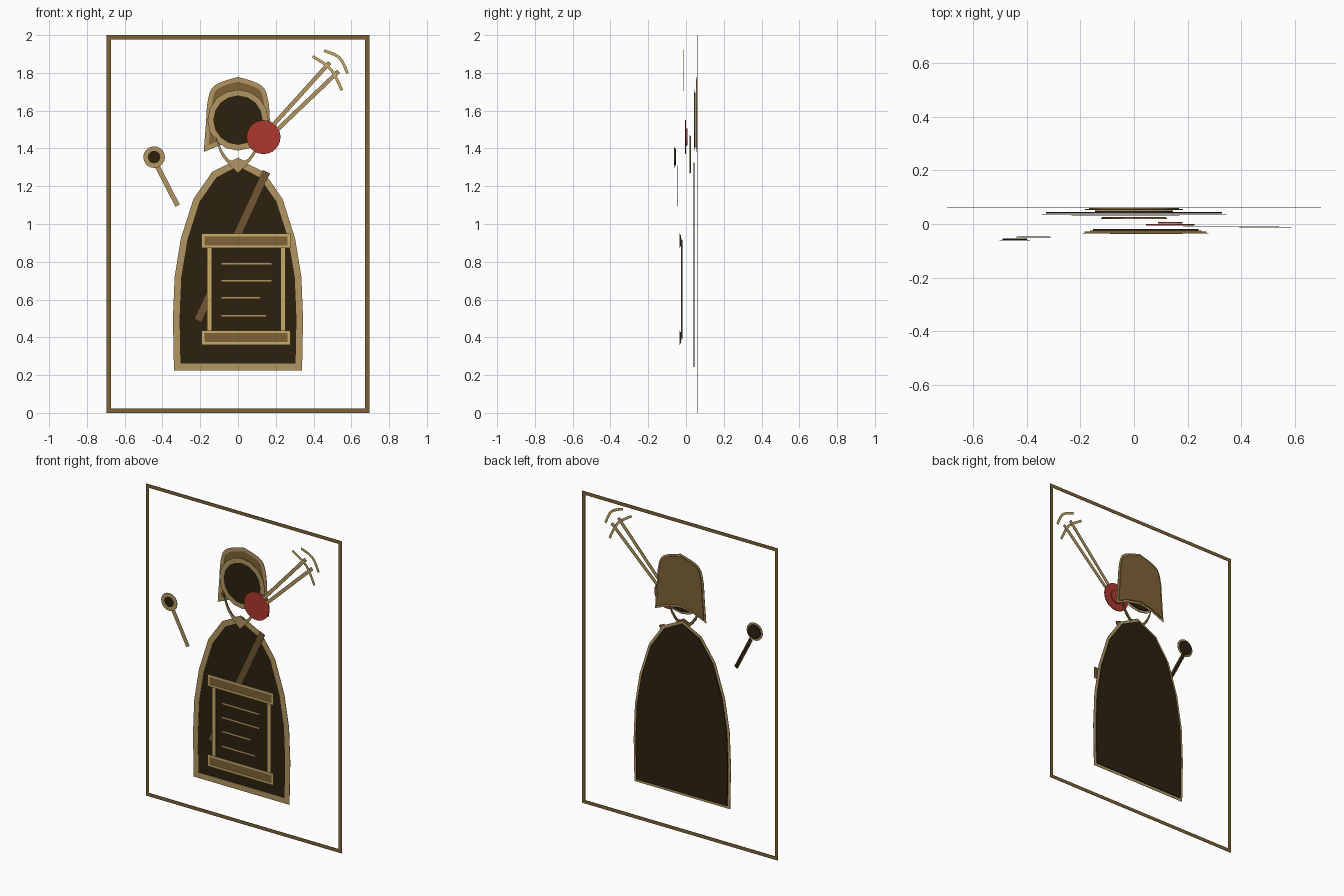
import bpy
import bmesh
from math import sin, cos, pi
from mathutils import Vector

cube = bpy.data.objects.get("Cube")
if cube:
    bpy.data.objects.remove(cube)


def material(name, rgb):
    m = bpy.data.materials.new(name)
    m.use_nodes = True
    linear = [((c / 255 + 0.055) / 1.055) ** 2.4 for c in rgb] + [1.0]
    m.diffuse_color = linear
    m.node_tree.nodes["Principled BSDF"].inputs["Base Color"].default_value = linear
    return m


DARK = material("dark umber", (44, 33, 16))
TAN = material("tan", (178, 150, 98))
BROWN = material("brown", (126, 99, 54))
STRAP = material("strap brown", (112, 86, 50))
GOLD = material("pale gold", (200, 172, 106))
RED = material("red", (172, 57, 46))


def build(name, bm, y, thick, mat):
    """Give flat faces a small depth centred on y and make the object."""
    new = bmesh.ops.extrude_face_region(bm, geom=bm.faces[:])["geom"]
    moved = [v for v in new if isinstance(v, bmesh.types.BMVert)]
    bmesh.ops.translate(bm, verts=bm.verts, vec=(0, y - thick / 2, 0))
    bmesh.ops.translate(bm, verts=moved, vec=(0, thick, 0))
    bmesh.ops.recalc_face_normals(bm, faces=bm.faces)
    mesh = bpy.data.meshes.new(name)
    bm.to_mesh(mesh)
    bm.free()
    mesh.materials.append(mat)
    obj = bpy.data.objects.new(name, mesh)
    bpy.context.collection.objects.link(obj)
    return obj


def fill(name, pts, y, mat, thick=0.006):
    """Flat plate bounded by x, z points."""
    bm = bmesh.new()
    bm.faces.new([bm.verts.new((x, 0, z)) for x, z in pts])
    return build(name, bm, y, thick, mat)


def stroke(name, pts, y, width, mat, closed=True):
    """Flat mitred ribbon along x, z points."""
    p = [Vector(q) for q in pts]
    n = len(p)
    bm = bmesh.new()
    pairs = []
    for i in range(n):
        before = p[i] - p[i - 1] if closed or i > 0 else p[1] - p[0]
        after = p[(i + 1) % n] - p[i] if closed or i < n - 1 else before
        na = Vector((-before.y, before.x)).normalized()
        nb = Vector((-after.y, after.x)).normalized()
        miter = (na + nb).normalized()
        miter *= width / 2 / max(miter.dot(na), 0.4)
        pairs.append([bm.verts.new((q.x, 0, q.y)) for q in (p[i] + miter, p[i] - miter)])
    for i in range(n if closed else n - 1):
        a, b = pairs[i], pairs[(i + 1) % n]
        bm.faces.new((a[0], b[0], b[1], a[1]))
    return build(name, bm, y, 0.002, mat)


def outlined(name, pts, y, inside, edge, width):
    fill(name, pts, y, inside)
    stroke(name + "_trim", pts, y - 0.005, width, edge)


def rect(x0, x1, z0, z1):
    return [(x0, z0), (x1, z0), (x1, z1), (x0, z1)]


def circle(x, z, r, n):
    return [(x + r * cos(2 * pi * i / n), z + r * sin(2 * pi * i / n)) for i in range(n)]


def mirrored(half):
    """Complete a left-right symmetric outline running from bottom to top centre."""
    return half + [(-x, z) for x, z in reversed(half) if x != 0]


def smooth(pts, steps=5):
    """Sample a Catmull-Rom curve through open points."""
    p = [Vector(q) for q in [pts[0], *pts, pts[-1]]]
    out = []
    for a, b, c, d in zip(p, p[1:], p[2:], p[3:]):
        for s in range(steps):
            t = s / steps
            out.append(tuple(0.5 * (2 * b + (c - a) * t + (2 * a - 5 * b + 4 * c - d) * t * t
                                    + (3 * b - a - 3 * c + d) * t ** 3)))
    return out + [tuple(pts[-1])]


# Border
stroke("border_frame", rect(-0.684, 0.684, 0.011, 1.989), 0.06, 0.022, BROWN)

# Cloaked body
outlined("body", mirrored([(-0.322, 0.243), (-0.327, 0.5), (-0.318, 0.72), (-0.285, 0.92),
                           (-0.22, 1.125), (-0.125, 1.262), (0, 1.325)]),
         0.042, DARK, TAN, 0.035)

# Hood with an arched lower edge, and the face opening
crown = smooth([(-0.168, 1.4), (-0.158, 1.53), (-0.148, 1.65), (-0.115, 1.725), (0, 1.766)])
brim = [(0.09, 1.432), (0, 1.45), (-0.09, 1.432)]
outlined("hood", mirrored(crown) + brim, 0.059, BROWN, TAN, 0.024)
outlined("face", circle(0, 1.55, 0.146, 16), 0.048, DARK, TAN, 0.03)

# Collar crescent
outer = smooth([(-0.122, 1.47), (-0.085, 1.36), (0, 1.268)], 4)
inner = smooth([(0, 1.352), (0.042, 1.335), (0.085, 1.385)], 3)
collar = mirrored(outer) + [(-x, z) for x, z in reversed([(-x, z) for x, z in inner[1:]])]
collar += [(-x, z) for x, z in inner]
fill("collar_back", [(x * 0.97, 1.36 + (z - 1.36) * 0.97) for x, z in collar], 0.024, BROWN, 0.004)
fill("collar", collar, 0.02, TAN, 0.003)

# Shoulder strap
stroke("shoulder_strap", [(0.15, 1.277), (-0.213, 0.487)], 0.032, 0.043, STRAP, False)

# Scroll panel with side rods, end bars and ruled lines
outlined("scroll_panel", rect(-0.152, 0.24, 0.395, 0.915), -0.021, DARK, GOLD, 0.024)
for label, low in (("lower", 0.367), ("upper", 0.88)):
    outlined(label + "_scroll_bar", rect(-0.185, 0.27, low, low + 0.062), -0.03, BROWN, GOLD, 0.014)
for i, (end, z) in enumerate([(0.18, 0.79), (0.18, 0.7), (0.118, 0.61), (0.15, 0.515)]):
    stroke(f"scroll_line_{i + 1}", [(-0.09, z), (end, z)], -0.037, 0.014, TAN, False)

# Red ball
fill("ball", circle(0.135, 1.46, 0.09, 24), -0.003, RED)
fill("ball_core", circle(0.135, 1.46, 0.045, 16), 0.004, RED)

# Twin-rod staff with two crescent arcs
for label, path in (("upper", [(0.19, 1.528), (0.485, 1.855)]),
                    ("lower", [(0.212, 1.503), (0.532, 1.808)])):
    stroke(label + "_staff_rod", path, -0.008, 0.022, TAN, False)
for label, path in (("outer", [(0.456, 1.918), (0.537, 1.88), (0.58, 1.798)]),
                    ("inner", [(0.395, 1.888), (0.492, 1.818), (0.55, 1.708)])):
    stroke(label + "_staff_arc", smooth(path), -0.012, 0.015, GOLD, False)

# Small mallet
outlined("mallet_head", circle(-0.444, 1.354, 0.045, 20), -0.057, DARK, TAN, 0.024)
handle = [(-0.427, 1.306), (-0.32, 1.097)]
stroke("mallet_handle", handle, -0.05, 0.026, TAN, False)
stroke("mallet_handle_back", handle, -0.047, 0.018, DARK, False)
